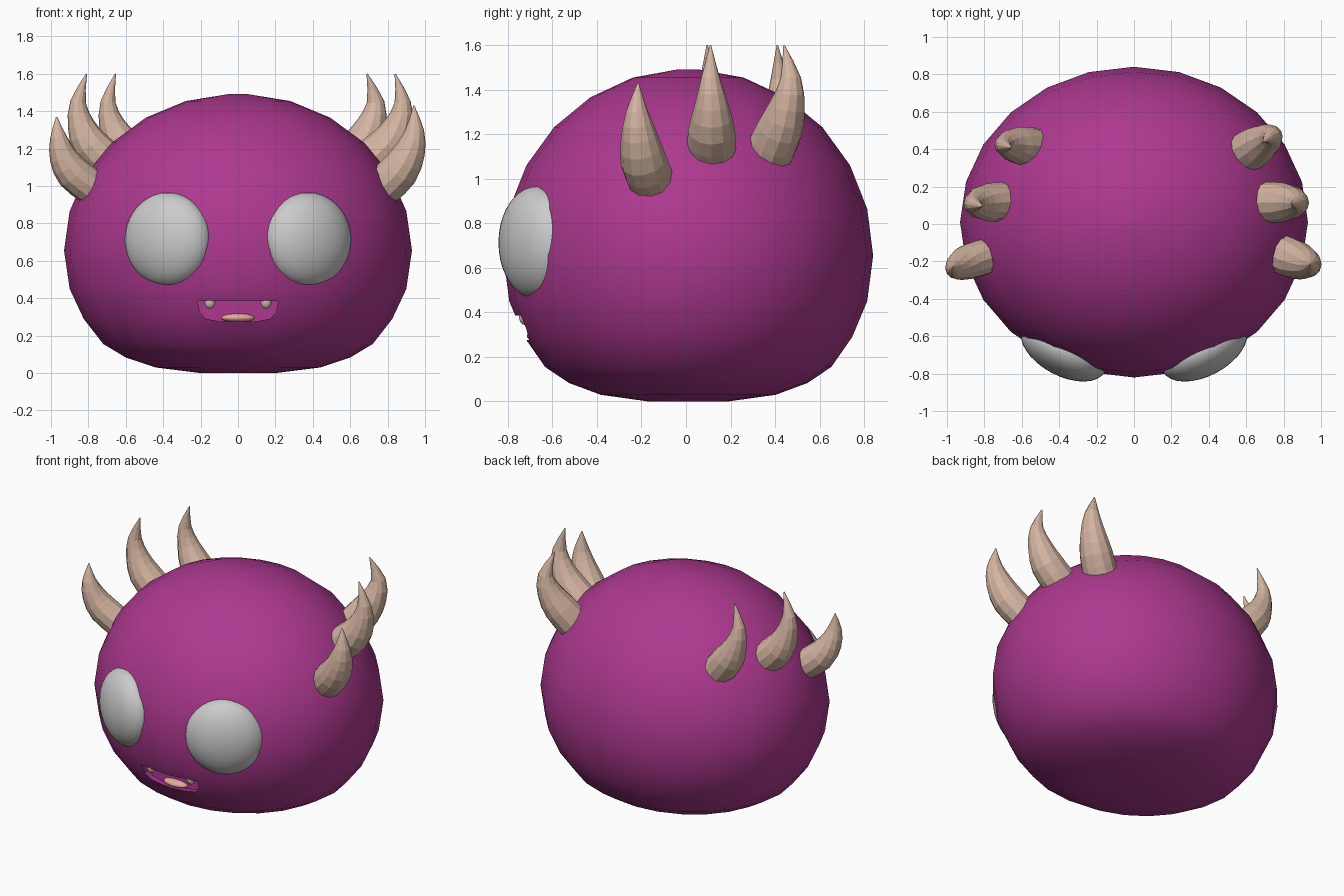
import bpy, bmesh, math
from mathutils import Vector, Matrix

if "Cube" in bpy.data.objects:
    bpy.data.objects.remove(bpy.data.objects["Cube"])


def material(name, rgb):
    m = bpy.data.materials.new(name)
    m.diffuse_color = (*rgb, 1)
    m.use_nodes = True
    m.node_tree.nodes["Principled BSDF"].inputs["Base Color"].default_value = m.diffuse_color
    return m


SKIN = material("skin", (0.42, 0.04, 0.28))
HORN = material("horn", (0.66, 0.46, 0.36))
TONGUE = material("tongue", (0.78, 0.40, 0.33))
TOOTH = material("tooth", (0.66, 0.55, 0.40))


def add_object(name, bm, mat=None, smooth=None):
    bmesh.ops.recalc_face_normals(bm, faces=bm.faces)
    me = bpy.data.meshes.new(name)
    bm.to_mesh(me)
    bm.free()
    ob = bpy.data.objects.new(name, me)
    bpy.context.collection.objects.link(ob)
    if mat:
        me.materials.append(mat)
    if smooth:
        shade(ob, smooth)
    return ob


def shade(ob, degrees):
    bpy.ops.object.select_all(action='DESELECT')
    ob.select_set(True)
    bpy.context.view_layer.objects.active = ob
    bpy.ops.object.shade_smooth_by_angle(angle=math.radians(degrees))


def loft(bm, rings):
    """Bridge closed rings of points and cap both ends."""
    rows = [[bm.verts.new(p) for p in ring] for ring in rings]
    for a, b in zip(rows, rows[1:]):
        n = len(a)
        for i in range(n):
            j = (i + 1) % n
            bm.faces.new((a[i], a[j], b[j], b[i]))
    bm.faces.new(rows[0])
    bm.faces.new(rows[-1])


def ellipsoid(name, centre, radii, turn=0, mat=None, segs=32, rings=20):
    bm = bmesh.new()
    m = (Matrix.Translation(centre) @ Matrix.Rotation(turn, 4, 'Z')
         @ Matrix.Diagonal((*radii, 1)))
    bmesh.ops.create_uvsphere(bm, u_segments=segs, v_segments=rings, radius=1, matrix=m)
    return add_object(name, bm, mat, 60)


def horn(name, pts, sides=12, steps=2):
    """Tapered horn through control points (x, y, z, radius)."""
    p = [Vector(q) for q in pts]
    p = [2 * p[0] - p[1]] + p + [2 * p[-1] - p[-2]]
    path = []
    for i in range(1, len(p) - 2):
        a, b, c, d = p[i - 1:i + 3]
        for s in range(steps):
            t = s / steps
            path.append(0.5 * (2 * b + (c - a) * t + (2 * a - 5 * b + 4 * c - d) * t * t
                               + (3 * b - a - 3 * c + d) * t ** 3))
    path.append(p[-2])
    rings = []
    for i, q in enumerate(path):
        tangent = (path[min(i + 1, len(path) - 1)] - path[max(i - 1, 0)]).xyz.normalized()
        u = Vector((0, 1, 0)).cross(tangent).normalized()
        v = tangent.cross(u)
        rings.append([q.xyz + q.w * (math.cos(k * math.tau / sides) * u
                                     + math.sin(k * math.tau / sides) * v)
                      for k in range(sides)])
    bm = bmesh.new()
    loft(bm, rings)
    return add_object(name, bm, HORN)


# Body: squat dome, oval in plan, with a flattened base
profile = [(0.20, 0.0), (0.44, 0.03), (0.60, 0.083), (0.72, 0.155),
           (0.825, 0.29), (0.90, 0.45), (0.93, 0.655)]
for k in range(1, 7):
    a = math.radians(14.5 * k)
    profile.append((0.93 * math.cos(a), 0.655 + 0.838 * math.sin(a)))
SEGS = 24
bm = bmesh.new()
loft(bm, [[(r * math.sin(i * math.tau / SEGS), 0.01 - 0.893 * r * math.cos(i * math.tau / SEGS), z)
           for i in range(SEGS)] for r, z in profile])
body = add_object("body", bm, SKIN)

# Mouth: shallow pocket cut into the front
half = [(0.215, 0.385), (0.205, 0.325), (0.17, 0.29), (0.09, 0.275)]
outline = half + [(-x, z) for x, z in reversed(half)]
bm = bmesh.new()
loft(bm, [[(x, y, z) for x, z in outline] for y in (-1.0, -0.67)])
cutter = add_object("mouth_cutter", bm, SKIN)
cutter.hide_render = True
mod = body.modifiers.new("mouth", 'BOOLEAN')
mod.operation = 'DIFFERENCE'
mod.solver = 'EXACT'
mod.object = cutter
bpy.context.view_layer.objects.active = body
bpy.ops.object.modifier_apply(modifier=mod.name)
bpy.data.objects.remove(cutter)
shade(body, 32)

# Tongue
ellipsoid("tongue", (0, -0.67, 0.295), (0.09, 0.045, 0.024), 0, TONGUE, 16, 10)

# Eyes and teeth, one per side
for side, s in (("left", -1), ("right", 1)):
    ellipsoid(side + "_eye", (s * 0.375, -0.672, 0.713), (0.25, 0.14, 0.252),
              s * math.radians(28))
    ellipsoid(side + "_tooth", (s * 0.15, -0.725, 0.382), (0.03, 0.025, 0.038),
              0, TOOTH, 12, 8)

# Horns: three per side, each a little different
horn("front_left_horn", [(-.78, -.17, .99, .095), (-.88, -.20, 1.07, .095),
                         (-.935, -.225, 1.16, .075), (-.96, -.24, 1.26, .045), (-.97, -.23, 1.37, .003)])
horn("middle_left_horn", [(-.70, .12, 1.13, .105), (-.79, .115, 1.22, .10),
                          (-.84, .11, 1.33, .072), (-.855, .105, 1.45, .042), (-.81, .095, 1.6, .003)])
horn("back_left_horn", [(-.54, .41, 1.12, .105), (-.62, .42, 1.22, .10),
                        (-.675, .425, 1.33, .07), (-.695, .42, 1.45, .04), (-.655, .41, 1.6, .003)])
horn("front_right_horn", [(.77, -.155, .99, .105), (.86, -.19, 1.08, .105),
                          (.92, -.21, 1.19, .083), (.945, -.22, 1.30, .05), (.94, -.215, 1.43, .003)])
horn("middle_right_horn", [(.70, .115, 1.13, .11), (.80, .115, 1.22, .105),
                           (.86, .115, 1.33, .077), (.88, .11, 1.45, .043), (.84, .11, 1.6, .003)])
horn("back_right_horn", [(.58, .37, 1.11, .11), (.66, .42, 1.22, .105),
                         (.715, .455, 1.33, .08), (.735, .47, 1.45, .047), (.69, .44, 1.6, .003)])
